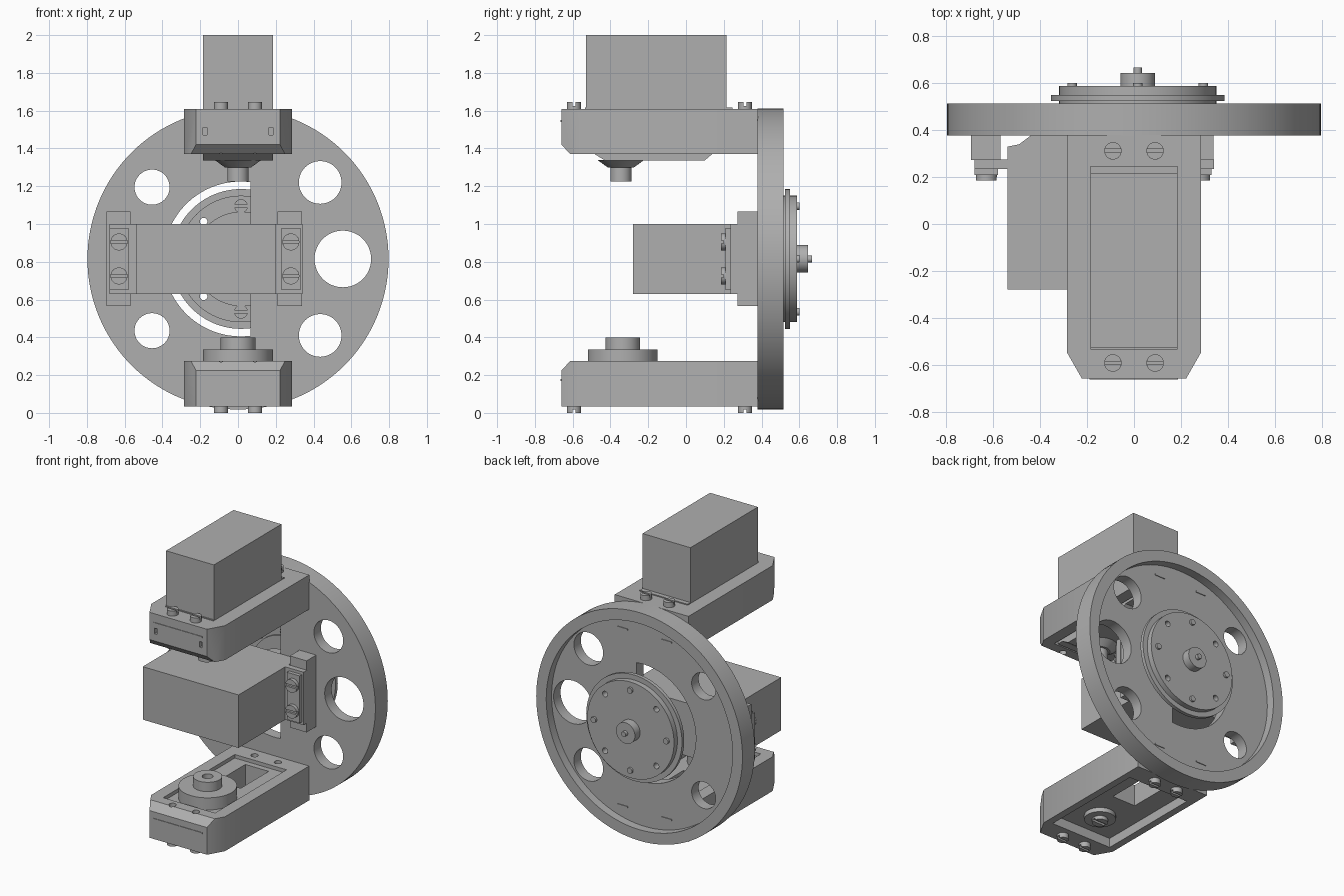
import bpy, bmesh
from math import pi, sin, cos, radians

if "Cube" in bpy.data.objects:
    bpy.data.objects.remove(bpy.data.objects["Cube"])

grey = bpy.data.materials.new("plain grey")
grey.use_nodes = True
grey.diffuse_color = (0.43, 0.43, 0.43, 1)
grey.node_tree.nodes["Principled BSDF"].inputs["Base Color"].default_value = (0.43, 0.43, 0.43, 1)

AXES = {"X": lambda a, b, c: (c, a, b),
        "Y": lambda a, b, c: (a, c, b),
        "Z": lambda a, b, c: (a, b, c)}


def loft(name, rings, axis):
    """Solid through rings of (points, position along axis)."""
    bm = bmesh.new()
    loops = [[bm.verts.new(AXES[axis](a, b, c)) for a, b in pts] for pts, c in rings]
    for lower, upper in zip(loops, loops[1:]):
        n = len(lower)
        for i in range(n):
            j = (i + 1) % n
            bm.faces.new((lower[i], lower[j], upper[j], upper[i]))
    bm.faces.new(loops[0])
    bm.faces.new(loops[-1])
    bmesh.ops.recalc_face_normals(bm, faces=bm.faces)
    mesh = bpy.data.meshes.new(name)
    bm.to_mesh(mesh)
    bm.free()
    mesh.materials.append(grey)
    obj = bpy.data.objects.new(name, mesh)
    bpy.context.collection.objects.link(obj)
    return obj


def prism(name, pts, axis, lo, hi):
    return loft(name, [(pts, lo), (pts, hi)], axis)


def arc(a, b, r, n=48, start=0.0, sweep=2 * pi):
    steps = n if sweep >= 2 * pi else n - 1
    return [(a + r * cos(start + sweep * i / steps), b + r * sin(start + sweep * i / steps))
            for i in range(n)]


def disc(name, a, b, r, axis, lo, hi, n=48):
    return prism(name, arc(a, b, r, n), axis, lo, hi)


def box(name, x0, x1, y0, y1, z0, z1):
    return prism(name, [(x0, y0), (x1, y0), (x1, y1), (x0, y1)], "Z", z0, z1)


def cut(obj, *cutters):
    for cutter in cutters:
        mod = obj.modifiers.new("cut", "BOOLEAN")
        mod.operation, mod.solver, mod.object = "DIFFERENCE", "EXACT", cutter
        bpy.context.view_layer.objects.active = obj
        bpy.ops.object.modifier_apply(modifier=mod.name)
        bpy.data.objects.remove(cutter)


def screw(name, a, b, axis, base, top, r, slot_angle=0.0):
    """Slotted screw head: round base and two half discs."""
    mid = base + (top - base) * 0.45
    disc(name + "_base", a, b, r, axis, base, mid, 24)
    for k in (0, 1):
        half = arc(a, b, r, 14, slot_angle + k * pi + 0.2, pi - 0.4)
        prism(name + "_half", half, axis, mid, top)


# Wheel with recessed back, round holes and a D-shaped opening
WZ = 0.815
wheel = disc("wheel", 0, WZ, 0.797, "Y", 0.378, 0.515, 128)
cut(wheel, disc("recess", 0, WZ, 0.72, "Y", 0.455, 0.6, 128))
for x, z, r in ((0.555, 0, 0.15), (0.435, 0.405, 0.113), (0.435, -0.405, 0.113),
                (-0.455, 0.38, 0.093), (-0.455, -0.38, 0.093)):
    cut(wheel, disc("hole", x, WZ + z, r, "Y", 0.3, 0.6))
opening = arc(0.015, WZ, 0.41, 48, radians(83), radians(194))
cut(wheel, prism("opening", opening, "Y", 0.3, 0.6))
for sx in (-1, 1):
    for sz in (-1, 1):
        x, z = sx * 0.17, WZ + sz * 0.62
        box("tenon_end", x - 0.04, x + 0.04, 0.45, 0.46, z - 0.005, z + 0.005)

# Rotating hub disc on the back
HX = 0.016
hub = disc("hub_disc", HX, WZ, 0.335, "Y", 0.505, 0.588, 96)
for i in range(4):
    t = pi / 4 + i * pi / 2
    cut(hub, disc("pin_hole", HX + 0.28 * cos(t), WZ + 0.28 * sin(t), 0.02, "Y", 0.4, 0.7, 20))
disc("hub_flange_inner", HX, WZ, 0.25, "Y", 0.49, 0.58, 64)
flange = disc("hub_flange", HX, WZ, 0.37, "Y", 0.525, 0.55, 96)
cut(flange, disc("flange_bore", HX, WZ, 0.33, "Y", 0.4, 0.7, 96))
for i in range(4):
    t = i * pi / 2
    a, b = HX + 0.28 * cos(t), WZ + 0.28 * sin(t)
    disc("hub_screw", a, b, 0.02, "Y", 0.58, 0.602, 20)
    screw("hub_screw_front", a, b, "Y", 0.51, 0.49, 0.036)
boss = disc("hub_boss", HX, WZ, 0.073, "Y", 0.58, 0.645)
disc("hub_pin", HX, WZ, 0.018, "Y", 0.64, 0.668, 20)

# Middle servo, running along y
MZ0, MZ1 = 0.63, 1.0
prism("middle_servo", [(-0.54, -0.28), (0.2, -0.28), (0.2, 0.378), (-0.44, 0.378),
                       (-0.49, 0.34), (-0.54, 0.33)], "Z", MZ0, MZ1)
disc("middle_servo_neck", HX, WZ, 0.18, "Y", 0.37, 0.44)
disc("middle_servo_shaft", HX, WZ, 0.06, "Y", 0.43, 0.52)
for side, x0, x1, sx in (("right", -0.695, -0.57, -0.63), ("left", 0.21, 0.34, 0.28)):
    box(side + "_mount_block", x0, x1, 0.272, 0.38, 0.565, 1.065)
    inner = -0.53 if side == "right" else 0.19
    outer = -0.68 if side == "right" else 0.342
    box(side + "_servo_tab", min(inner, outer), max(inner, outer), 0.235, 0.275, MZ0, MZ1)
    box(side + "_tab_pad", sx - 0.05, sx + 0.05, 0.21, 0.24, MZ0 + 0.02, MZ1 - 0.02)
    for z in (0.725, 0.905):
        screw(side + "_tab_screw", sx, z, "Y", 0.212, 0.185, 0.045)


# Arms, mirrored about the middle height
MID, IN, OUT = 0.8225, 0.5475, 0.7875


def arm(name, s):
    h = lambda d: MID + s * d
    outline = [(-0.285, 0.38), (-0.285, -0.55), (-0.222, -0.66),
               (0.222, -0.66), (0.285, -0.55), (0.285, 0.38)]
    body = prism(name, outline, "Z", h(IN), h(OUT))
    wedge = [(-0.8, h(IN + 0.19)), (-0.66, h(IN + 0.05)), (-0.612, h(IN)),
             (-0.6, h(IN - 0.05)), (-0.8, h(IN - 0.05))]
    cut(body, prism("wedge", wedge, "X", -1, 1))
    for x in (-0.09, 0.09):
        for y in (-0.593, 0.312):
            cut(body, disc("screw_hole", x, y, 0.024, "Z", h(IN - 0.05), h(IN + 0.06), 20))
            screw(name + "_screw", x, y, "Z", h(OUT), h(OUT + 0.035), 0.037)
    return body


top_arm = arm("top_arm", 1)
bottom_arm = arm("bottom_arm", -1)
cut(top_arm, box("top_pocket", -0.205, 0.205, -0.54, 0.25, 1.3, 1.42))
cut(bottom_arm, box("upper_pocket", -0.2, 0.2, -0.54, 0.25, 0.25, 0.4),
    box("lower_pocket", -0.235, 0.235, -0.52, 0.24, -0.1, 0.1),
    box("window", -0.09, 0.09, -0.1, 0.21, -0.1, 0.5))

# Fine ridges on the arm fronts
box("top_front_ridge", -0.19, 0.187, -0.664, -0.655, 1.54, 1.55)
box("bottom_front_ridge", -0.19, 0.187, -0.664, -0.655, 0.17, 0.18)
for x in (-0.175, 0.175):
    cut(top_arm, box("front_slot", x - 0.01, x + 0.01, -0.7, -0.63, 1.47, 1.51))

# Top servo with gearbox and shaft
box("top_servo", -0.185, 0.185, -0.53, 0.215, 1.37, 2.0)
box("top_servo_flange", -0.185, 0.185, -0.535, 0.247, 1.6, 1.617)
prism("top_gearbox", [(-0.5, 1.38), (-0.43, 1.337), (0.1, 1.337), (0.15, 1.38)],
      "X", -0.185, 0.185)
SY = -0.345
loft("shaft_collar", [(arc(0, SY, 0.125), 1.34), (arc(0, SY, 0.07), 1.3)], "Z")
disc("top_shaft", 0, SY, 0.056, "Z", 1.225, 1.32)

# Idler bearing on the bottom arm
IY = -0.335
idler = disc("idler_disc", 0, IY, 0.185, "Z", 0.25, 0.335, 64)
post = disc("idler_post", 0, IY, 0.092, "Z", 0.32, 0.4)
cut(post, disc("post_bore", 0, IY, 0.035, "Z", 0.35, 0.5, 24))
disc("idler_seat", 0, IY, 0.1, "Z", 0.07, 0.12)
screw("idler_screw", 0, IY, "Z", 0.07, 0.045, 0.05)

# Smooth the round sides, keep edges sharp
for obj in bpy.context.scene.objects:
    obj.select_set(obj.type == "MESH")
    if obj.type == "MESH":
        bpy.context.view_layer.objects.active = obj
bpy.ops.object.shade_smooth_by_angle(angle=radians(30))
